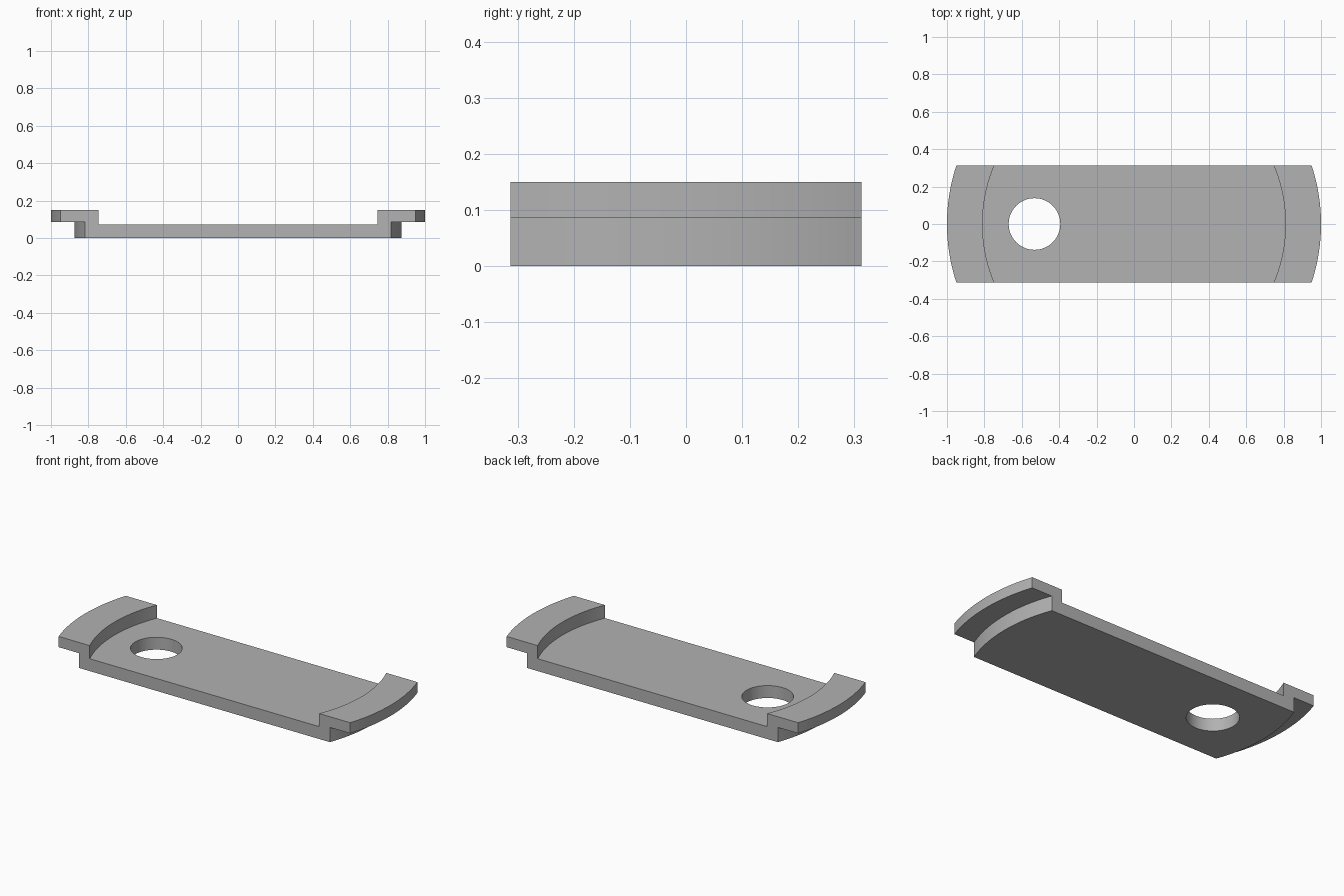
import bpy, bmesh, math

cube = bpy.data.objects.get("Cube")
if cube:
    bpy.data.objects.remove(cube, do_unlink=True)

HALF_WIDTH = 0.313
TOP, LEDGE, FLOOR = 0.15, 0.087, 0.073
OUTER, FOOT, INNER = 1.0, 0.875, 0.81
ROWS = 24

grey = bpy.data.materials.new("plain grey")
grey.use_nodes = True
colour = (0.445, 0.445, 0.445, 1)
grey.diffuse_color = colour
grey.node_tree.nodes["Principled BSDF"].inputs["Base Color"].default_value = colour

# Stepped half section as (radius, height), mirrored into a closed loop
half = [(FOOT, 0), (FOOT, LEDGE), (OUTER, LEDGE), (OUTER, TOP), (INNER, TOP), (INNER, FLOOR)]
section = [(1, r, z) for r, z in half] + [(-1, r, z) for r, z in reversed(half)]

# Sweep the section across the width, its ends following concentric arcs
bm = bmesh.new()
limit = math.asin(HALF_WIDTH / OUTER)
rows = []
for i in range(ROWS + 1):
    y = OUTER * math.sin(limit * (2 * i / ROWS - 1))
    rows.append([bm.verts.new((s * math.sqrt(r * r - y * y), y, z)) for s, r, z in section])
n = len(section)
for a, b in zip(rows, rows[1:]):
    for j in range(n):
        k = (j + 1) % n
        bm.faces.new((a[j], a[k], b[k], b[j]))
bm.faces.new(rows[0])
bm.faces.new(rows[-1])
bmesh.ops.recalc_face_normals(bm, faces=bm.faces)
bmesh.ops.dissolve_limit(bm, angle_limit=math.radians(0.1), verts=bm.verts, edges=bm.edges)
mesh = bpy.data.meshes.new("stepped_plate")
bm.to_mesh(mesh)
bm.free()
mesh.materials.append(grey)
plate = bpy.data.objects.new("stepped_plate", mesh)
bpy.context.collection.objects.link(plate)

# Round through hole near the right end
bpy.ops.mesh.primitive_cylinder_add(vertices=64, radius=0.138, depth=0.5, location=(-0.532, 0, 0))
cutter = bpy.context.object
cutter.name = "hole_cutter"
cutter.hide_render = True
cutter.data.materials.append(grey)
cut = plate.modifiers.new("hole", "BOOLEAN")
cut.operation = "DIFFERENCE"
cut.solver = "EXACT"
cut.object = cutter

bpy.ops.object.select_all(action="DESELECT")
plate.select_set(True)
bpy.context.view_layer.objects.active = plate
bpy.ops.object.modifier_apply(modifier=cut.name)
bpy.data.objects.remove(cutter, do_unlink=True)
bpy.ops.object.shade_smooth_by_angle(angle=math.radians(30))
